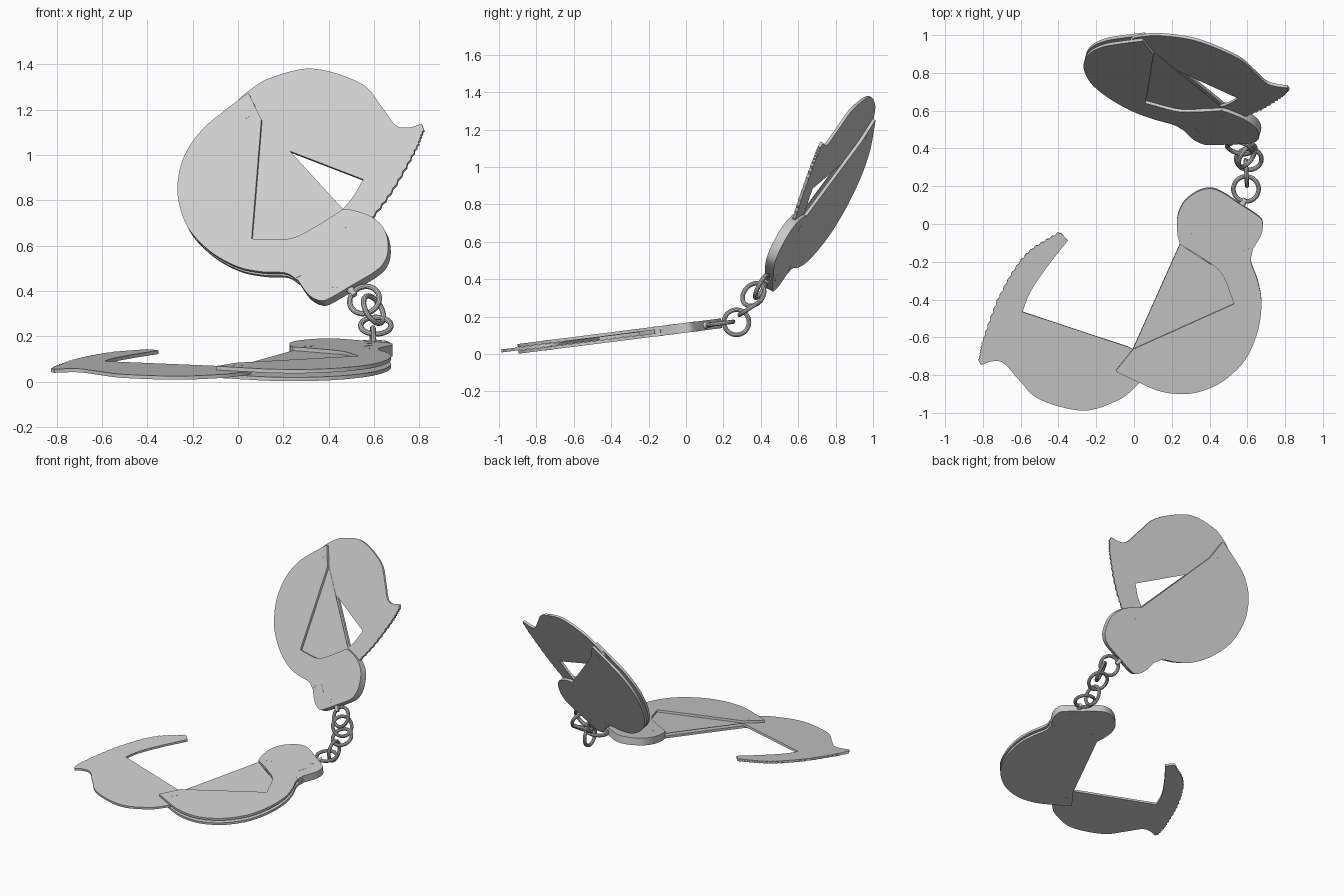
import bpy, bmesh, math
from mathutils import Vector, Matrix

if "Cube" in bpy.data.objects:
    bpy.data.objects.remove(bpy.data.objects["Cube"])


def smooth(pts, n=6):
    """Catmull-Rom curve through an open run of 2D points."""
    p = [Vector(q) for q in pts]
    p = [2 * p[0] - p[1]] + p + [2 * p[-1] - p[-2]]
    out = []
    for i in range(1, len(p) - 2):
        a, b, c, d = p[i - 1:i + 3]
        for k in range(n):
            t = k / n
            out.append(0.5 * (2 * b + (c - a) * t + (2 * a - 5 * b + 4 * c - d) * t * t
                              + (3 * b - a - 3 * c + d) * t ** 3))
    out.append(p[-2])
    return out


def finish(obj):
    bpy.ops.object.select_all(action='DESELECT')
    obj.select_set(True)
    bpy.context.view_layer.objects.active = obj
    bpy.ops.object.shade_smooth_by_angle(angle=math.radians(35))


def from_bmesh(name, bm, matrix):
    bmesh.ops.recalc_face_normals(bm, faces=bm.faces)
    me = bpy.data.meshes.new(name)
    bm.to_mesh(me)
    bm.free()
    obj = bpy.data.objects.new(name, me)
    bpy.context.collection.objects.link(obj)
    obj.matrix_world = matrix
    finish(obj)


def plate(name, outline, z0, z1, matrix):
    bm = bmesh.new()
    f = bm.faces.new([bm.verts.new((p[0], p[1], z0)) for p in outline])
    r = bmesh.ops.extrude_face_region(bm, geom=[f])
    top = [v for v in r['geom'] if isinstance(v, bmesh.types.BMVert)]
    bmesh.ops.translate(bm, verts=top, vec=(0, 0, z1 - z0))
    from_bmesh(name, bm, matrix)


def disc(name, x, y, r, half, matrix):
    ring = [(x + r * math.cos(a), y + r * math.sin(a))
            for a in (math.tau * i / 20 for i in range(20))]
    plate(name, ring, -half, half, matrix)


def ring(name, centre, normal, matrix=Matrix()):
    bpy.ops.mesh.primitive_torus_add(major_radius=0.067, minor_radius=0.012,
                                     major_segments=36, minor_segments=10)
    o = bpy.context.object
    o.name = name
    q = Vector(normal).to_track_quat('Z', 'Y').to_matrix().to_4x4()
    o.matrix_world = matrix @ Matrix.Translation(centre) @ q
    finish(o)


def frame(origin, u, v):
    u = Vector(u).normalized()
    n = u.cross(Vector(v)).normalized()
    v = n.cross(u)
    m = Matrix((u, v, n)).transposed().to_4x4()
    m.translation = Vector(origin)
    return m


# Shared profiles, in the flat plane of a cuff
lock = smooth([(.243, -.106), (.23, -.05), (.23, .04), (.265, .12), (.335, .175), (.4, .192),
               (.46, .175), (.56, .11), (.65, .05), (.68, .015), (.675, -.05), (.63, -.13)])
shell = smooth([(.63, -.13), (.62, -.2), (.655, -.3), (.675, -.42), (.655, -.57), (.59, -.72),
                (.48, -.83), (.37, -.885), (.26, -.905), (.14, -.89), (.03, -.845),
                (-.085, -.79)])
tip = [(-.096, -.782), (-.09, -.772), (-.06, -.735), (-.005, -.665)]
notch = [(.53, -.423)] + smooth([(.52, -.395), (.46, -.256), (.35, -.17)], 5)[1:]
closed_side = lock + shell[1:] + tip
lock_core = lock + [Vector((.45, -.25)), Vector((.35, -.165))]

# Swinging jaw: ratchet teeth, thumb horn, back and inner edge
teeth = smooth([(-.405, -.045), (-.575, -.16), (-.71, -.37), (-.8, -.61), (-.825, -.725)], 12)
mid = Vector((-.35, -.55))
teeth = [p + (mid - p).normalized() * (.007 if i % 2 else 0) for i, p in enumerate(teeth)]
back = smooth([(-.81, -.752), (-.75, -.732), (-.69, -.742), (-.61, -.83), (-.5, -.935),
               (-.27, -.995), (-.085, -.94), (0, -.875), (.045, -.82), (.06, -.76), (.04, -.7),
               (-.03, -.655)])
inner = smooth([(-.59, -.468), (-.55, -.365), (-.465, -.235), (-.35, -.087)])
jaw = teeth + back + inner + [Vector((-.385, -.05))]
PIVOT = Vector((0, -.75, 0))
T, G = .026, .009          # half thickness of cuff, half gap between plates


def cuff(tag, m, swing):
    plate(tag + "_back_plate", closed_side, -T, -G, m)
    plate(tag + "_front_plate", closed_side + notch, G, T, m)
    plate(tag + "_inner_panel", [(-.005, -.665), (.54, -.42), (.46, -.25), (.243, -.106)],
          G - .002, G + .001, m)
    plate(tag + "_lock_housing", lock_core, -G, G, m)
    turn = Matrix.Translation(PIVOT) @ Matrix.Rotation(swing, 4, 'Z') @ Matrix.Translation(-PIVOT)
    plate(tag + "_jaw", jaw, -G + .001, G - .001, m @ turn)
    # rivets and keyhole mark
    for x, y in ((.31, -.07), (.58, .04), (.6, -.15), (.0, -.745)):
        disc(tag + "_rivet", x, y, .022, T + .0008, m)
    plate(tag + "_keyhole", [(.55, -.1), (.56, -.1), (.59, -.05), (.575, -.045)],
          T - .002, T + .001, m)
    # swivel stud and the ring hanging on it
    bm = bmesh.new()
    bmesh.ops.create_cone(bm, cap_ends=True, segments=16, radius1=.022, radius2=.014, depth=.08)
    q = Vector((.5, .85, 0)).to_track_quat('Z', 'Y').to_matrix().to_4x4()
    from_bmesh(tag + "_swivel", bm, m @ Matrix.Translation((.57, .1, 0)) @ q)
    ring(tag + "_ring", (.593, .187, 0), (0, 0, 1), m)


cuff("open_cuff", frame((0, 0, .141), (1, 0, 0), (0, .992, .125)), 0)
cuff("closed_cuff", frame((.675, .654, .917), (-.467, -.299, -.832), (.855, -.393, -.338)),
     math.radians(-71))

# Chain links between the two cuffs
for c, n in (((.595, .27, .17), (1, .05, 0)),
             ((.608, .343, .247), (0, -.55, .83)),
             ((.598, .36, .318), (.75, -.5, .43))):
    ring("chain_link", c, n)
